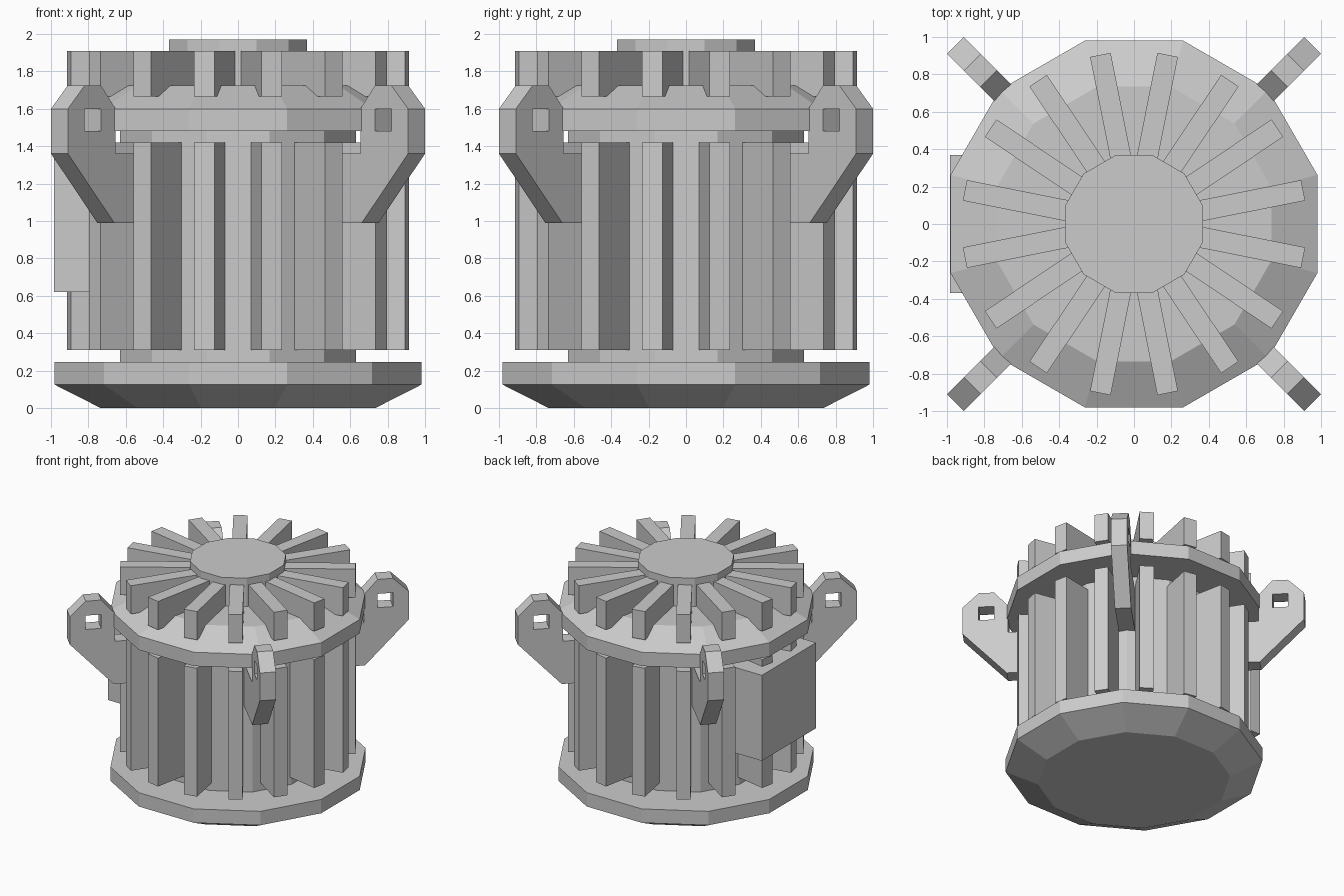
import bpy, bmesh
from math import radians, cos, sin
from mathutils import Matrix, Vector

if "Cube" in bpy.data.objects:
    bpy.data.objects.remove(bpy.data.objects["Cube"])

SIDES = 12


def finish(bm, name):
    bmesh.ops.recalc_face_normals(bm, faces=bm.faces)
    mesh = bpy.data.meshes.new(name)
    bm.to_mesh(mesh)
    bm.free()
    obj = bpy.data.objects.new(name, mesh)
    bpy.context.collection.objects.link(obj)
    return obj


def lathe(name, profile):
    """Twelve-sided solid from (radius, z) pairs, capped at both ends."""
    bm = bmesh.new()
    rings = []
    for r, z in profile:
        angles = [radians(15 + 360 / SIDES * i) for i in range(SIDES)]
        rings.append([bm.verts.new((r * cos(a), r * sin(a), z)) for a in angles])
    for low, high in zip(rings, rings[1:]):
        for i in range(SIDES):
            j = (i + 1) % SIDES
            bm.faces.new((low[i], low[j], high[j], high[i]))
    bm.faces.new(rings[0])
    bm.faces.new(rings[-1])
    return finish(bm, name)


def add_box(bm, lo, hi, angle=0):
    lo, hi = Vector(lo), Vector(hi)
    m = (Matrix.Rotation(angle, 4, 'Z') @ Matrix.Translation((lo + hi) / 2)
         @ Matrix.Diagonal((hi - lo).to_4d()))
    m[3][3] = 1
    bmesh.ops.create_cube(bm, size=1, matrix=m)


def fins(name, r0, r1, z0, z1, count=16, half=0.056):
    bm = bmesh.new()
    for i in range(count):
        add_box(bm, (r0, -half, z0), (r1, half, z1), radians(360 / count * (i + 0.5)))
    return finish(bm, name)


def lug(name, angle, half=0.064):
    """Bracket plate with a square hole, drawn in (radius, z) and thickened."""
    outline = [(0.62, 0.99), (1.0, 0.99), (1.35, 1.36), (1.35, 1.6), (1.223, 1.725),
               (1.10, 1.725), (0.99, 1.6), (0.99, 1.36), (0.62, 1.36)]
    hole = [(1.10, 1.48), (1.223, 1.48), (1.223, 1.6), (1.10, 1.6)]
    bm = bmesh.new()
    for loop in (outline, hole):
        vs = [bm.verts.new((r, -half, z)) for r, z in loop]
        for i, v in enumerate(vs):
            bm.edges.new((v, vs[(i + 1) % len(vs)]))
    bmesh.ops.triangle_fill(bm, use_beauty=True, edges=bm.edges[:])
    ext = bmesh.ops.extrude_face_region(bm, geom=bm.faces[:], use_keep_orig=True)
    new = [g for g in ext['geom'] if isinstance(g, bmesh.types.BMVert)]
    bmesh.ops.translate(bm, verts=new, vec=(0, 2 * half, 0))
    bm.transform(Matrix.Rotation(angle, 4, 'Z'))
    return finish(bm, name)


# Body: base plate, core, lid and top hub
lathe("base_plate", [(0.76, 0), (1.015, 0.125), (1.015, 0.245)])
lathe("core", [(0.652, 0.2), (0.652, 1.52)])
lathe("lid", [(1.015, 1.48), (1.015, 1.6), (0.76, 1.725)])
lathe("top_hub", [(0.381, 1.7), (0.381, 1.97)])

# Cooling fins around the side and on the lid
fins("side_fins", 0.58, 0.922, 0.31, 1.42)
fins("lid_fins", 0.33, 0.922, 1.665, 1.91)

# Four lifting lugs on the diagonals
for k, label in enumerate(("back_right", "back_left", "front_left", "front_right")):
    lug("lug_" + label, radians(45 + 90 * k))

# Junction box on the left side
box = bmesh.new()
add_box(box, (-0.985, -0.37, 0.62), (-0.58, 0.37, 1.36))
finish(box, "junction_box")
